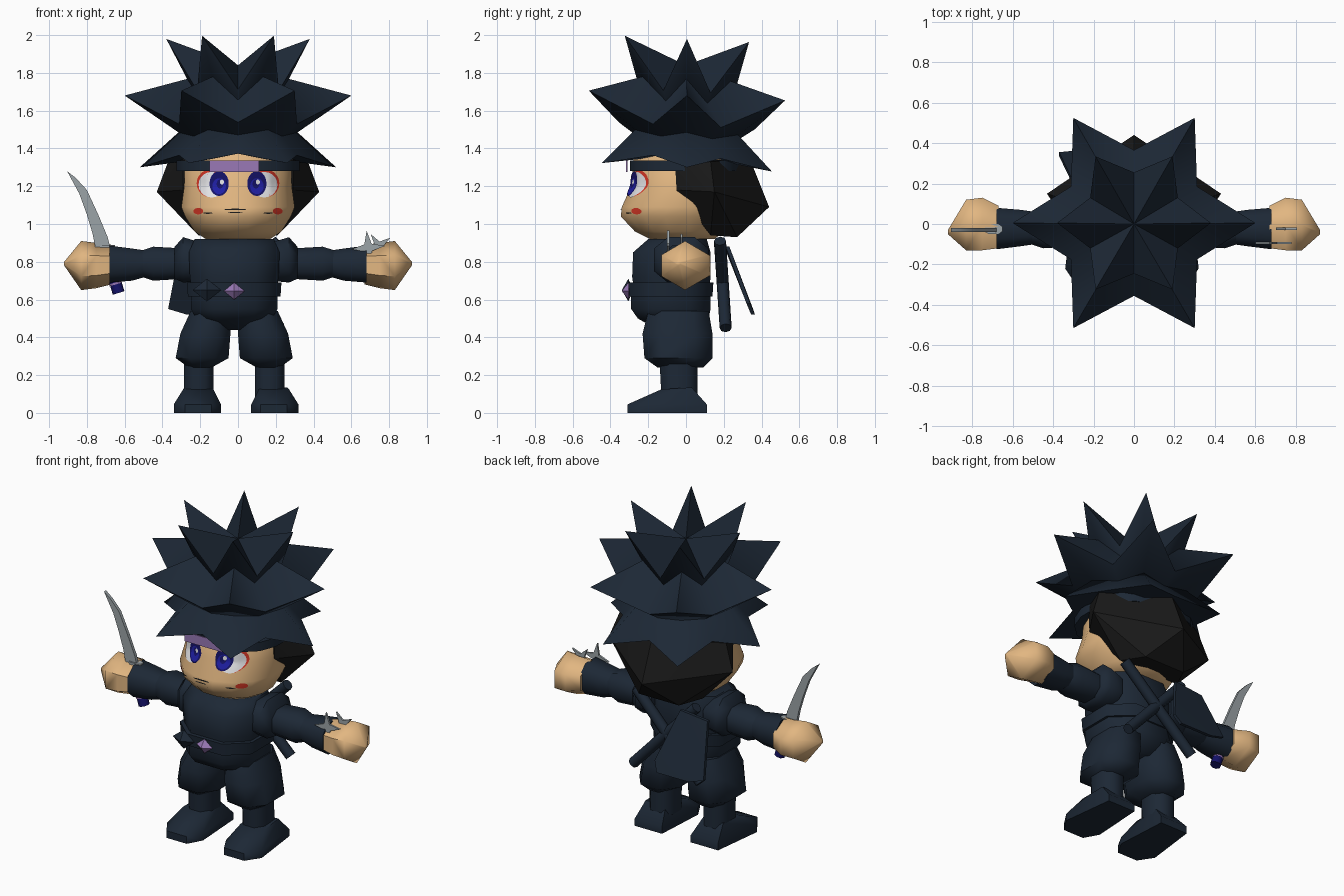
import bpy, bmesh
from math import cos, sin, pi, copysign
from mathutils import Vector
from mathutils.bvhtree import BVHTree

if "Cube" in bpy.data.objects:
    bpy.data.objects.remove(bpy.data.objects["Cube"])


def material(name, *rgb):
    m = bpy.data.materials.new(name)
    m.use_nodes = True
    m.diffuse_color = (*rgb, 1)
    m.node_tree.nodes["Principled BSDF"].inputs["Base Color"].default_value = (*rgb, 1)
    return m


skin = material("skin", .76, .47, .22)
navy = material("navy cloth", .012, .021, .036)
black = material("black hair", .01, .01, .01)
purple = material("purple", .32, .19, .47)
steel = material("steel", .33, .37, .39)
blue = material("iris blue", .014, .014, .38)
indigo = material("dark indigo", .007, .006, .14)
red = material("red", .7, .04, .02)
white = material("white", .8, .8, .82)


def finish(name, bm, mat, angle=60):
    bmesh.ops.remove_doubles(bm, verts=bm.verts, dist=.0005)
    bmesh.ops.recalc_face_normals(bm, faces=bm.faces)
    me = bpy.data.meshes.new(name)
    bm.to_mesh(me)
    bm.free()
    me.materials.append(mat)
    ob = bpy.data.objects.new(name, me)
    bpy.context.collection.objects.link(ob)
    bpy.ops.object.select_all(action='DESELECT')
    ob.select_set(True)
    bpy.context.view_layer.objects.active = ob
    bpy.ops.object.shade_smooth_by_angle(angle=angle * pi / 180)
    return ob


def loft(name, rings, mat, axis="z", n=8, p=.8, s=1, dx=0):
    """Skin rounded-box rings (position, a0, a1, b0, b1) along an axis."""
    bm = bmesh.new()
    top = cos(pi / n) ** p
    high = max(abs(sin((2 * i + 1) * pi / n)) for i in range(n)) ** p
    loops = []
    for t, a0, a1, b0, b1 in rings:
        loop = []
        for i in range(n):
            c, d = cos((2 * i + 1) * pi / n), sin((2 * i + 1) * pi / n)
            a = (a0 + a1) / 2 + (a1 - a0) / 2 * copysign(abs(c) ** p, c) / top
            b = (b0 + b1) / 2 + (b1 - b0) / 2 * copysign(abs(d) ** p, d) / high
            co = {"x": (t, a, b), "z": (a, b, t)}[axis]
            loop.append(bm.verts.new((co[0] * s + dx, co[1], co[2])))
        loops.append(loop)
    for lo, hi in zip(loops, loops[1:]):
        for i in range(n):
            j = (i + 1) % n
            bm.faces.new((lo[i], lo[j], hi[j], hi[i]))
    bm.faces.new(loops[0])
    bm.faces.new(loops[-1])
    return finish(name, bm, mat)


def hull(name, points, mat, angle=25):
    bm = bmesh.new()
    bmesh.ops.convex_hull(bm, input=[bm.verts.new(q) for q in points])
    return finish(name, bm, mat, angle)


def prism(name, outline, y0, y1, mat):
    """Extrude an x-z outline between two depths."""
    bm = bmesh.new()
    f = bm.faces.new([bm.verts.new((x, y0, z)) for x, z in outline])
    new = bmesh.ops.extrude_face_region(bm, geom=[f])["geom"]
    bmesh.ops.translate(bm, vec=(0, y1 - y0, 0),
                        verts=[v for v in new if isinstance(v, bmesh.types.BMVert)])
    return finish(name, bm, mat, 20)


def rod(name, a, b, r, mat):
    bm = bmesh.new()
    a, b = Vector(a), Vector(b)
    bmesh.ops.create_cone(bm, cap_ends=True, segments=8, radius1=r, radius2=r, depth=(b - a).length)
    bm.transform((b - a).to_track_quat('Z', 'Y').to_matrix().to_4x4())
    bmesh.ops.translate(bm, vec=(a + b) / 2, verts=bm.verts)
    return finish(name, bm, mat)


# Head and its black back hair
head = loft("head", [(.92, -.17, .17, -.19, .15), (.96, -.23, .23, -.27, .2),
                     (1.04, -.28, .28, -.345, .25), (1.09, -.3, .3, -.34, .27),
                     (1.2, -.285, .285, -.29, .28), (1.36, -.28, .28, -.275, .28),
                     (1.41, -.2, .2, -.2, .2)], skin, n=16, p=.95)
half = [(.29, -.06, 1.36), (.29, -.05, 1.18), (.37, .13, 1.33), (.43, .15, 1.17),
        (.21, .13, .94), (.14, .27, .93), (0, .34, 1.34), (0, .44, 1.09)]
hull("back_hair", half + [(-x, y, z) for x, y, z in half], black)


# Spiked hair in three six-pointed tiers
def spikes(name, tip_r, tip_z, valley_r, valley_z, apex, bottom):
    bm = bmesh.new()
    up, down = bm.verts.new((0, 0, apex)), bm.verts.new((0, 0, bottom))
    ring = []
    for i in range(12):
        r, z = (valley_r, valley_z) if i % 2 else (tip_r, tip_z)
        y = r * sin(i * pi / 6)
        ring.append(bm.verts.new((r * cos(i * pi / 6), y + .005, z - .05 * y)))
    for i in range(12):
        a, b = ring[i], ring[(i + 1) % 12]
        bm.faces.new((up, a, b))
        bm.faces.new((down, b, a))
    finish(name, bm, navy, 100)


spikes("hair_lower", .52, 1.3, .36, 1.355, 1.77, 1.37)
spikes("hair_middle", .6, 1.68, .36, 1.52, 1.84, 1.27)
spikes("hair_top", .38, 1.98, .25, 1.7, 1.84, 1.25)

# Headband with plate
loft("headband", [(1.28, -.325, .325, -.297, .29), (1.335, -.325, .325, -.297, .29)], navy, n=16)
prism("headband_plate", [(-.15, 1.275), (.11, 1.275), (.11, 1.335), (-.15, 1.335)], -.317, -.309, purple)

# Painted face, laid onto the head surface
bm = bmesh.new()
bm.from_mesh(head.data)
surface = BVHTree.FromBMesh(bm)
bm.free()


def patch(name, cx, cz, rx, rz, lift, mat):
    bm = bmesh.new()
    rings, n = 5, 20
    grid = []
    for k in range(rings + 1):
        for i in range(n):
            x = cx + rx * k / rings * cos(2 * pi * i / n)
            z = cz + rz * k / rings * sin(2 * pi * i / n)
            hit, normal = surface.ray_cast(Vector((x, -1, z)), Vector((0, 1, 0)))[:2]
            grid.append(bm.verts.new((x, hit.y + lift / min(normal.y, -.5), z)))
    for k in range(rings):
        for i in range(n):
            j = (i + 1) % n
            bm.faces.new((grid[k * n + i], grid[k * n + j],
                          grid[k * n + n + j], grid[k * n + n + i]))
    finish(name, bm, mat)


for s, side in ((1, "left"), (-1, "right")):
    patch(side + "_eye_rim", s * .147, 1.215, .072, .073, .003, red)
    patch(side + "_eye_white", s * .139, 1.208, .07, .068, .0045, white)
    patch(side + "_iris", s * .1, 1.214, .051, .066, .006, indigo)
    patch(side + "_iris_shine", s * .1, 1.2, .036, .042, .007, blue)
    patch(side + "_pupil", s * .095, 1.212, .018, .024, .008, indigo)
    patch(side + "_eye_glint", s * .095 + .01, 1.222, .011, .013, .009, white)
    patch(side + "_cheek_mark", s * .21, 1.068, .026, .017, .004, red)
    patch(side + "_smile_line", s * .16, 1.058, .025, .004, .004, black)
patch("mouth", -.015, 1.077, .06, .004, .004, black)
patch("lower_lip_line", -.015, 1.06, .04, .003, .004, black)

# Torso, belt and hips
mid = -.02
loft("neck", [(.86, -.15, .15, -.15, .12), (.95, -.13, .13, -.13, .1)], navy, dx=mid)
loft("torso", [(.62, -.22, .22, -.27, .12), (.72, -.235, .235, -.285, .13),
               (.85, -.24, .24, -.28, .13), (.92, -.21, .21, -.2, .11)], navy, dx=mid)
loft("belt", [(.615, -.245, .245, -.3, .14), (.69, -.25, .25, -.305, .145)], navy, dx=mid)
loft("hips", [(.44, -.07, .07, -.15, .07), (.5, -.2, .2, -.255, .12),
              (.55, -.23, .23, -.29, .13), (.63, -.23, .23, -.29, .13)], navy, dx=mid)


def gem(name, x, z, rx, rz, mat):
    hull(name, [(x - rx, -.305, z), (x + rx, -.305, z), (x, -.305, z - rz),
                (x, -.305, z + rz), (x, -.34, z), (x, -.28, z)], mat, 10)


gem("belt_gem", -.02, .645, .055, .045, purple)
gem("belt_knot", -.165, .65, .075, .06, navy)

# Arms, hands, legs and feet on both sides
for s, side in ((1, "left"), (-1, "right")):
    loft(side + "_shoulder", [(.18, -.16, .1, .7, .9), (.28, -.17, .12, .69, .93),
                              (.325, -.12, .08, .71, .88)], navy, "x", s=s, dx=mid / 2)
    loft(side + "_upper_arm", [(.28, -.11, .07, .71, .87), (.45, -.12, .08, .7, .88),
                               (.51, -.1, .06, .72, .86)], navy, "x", s=s)
    loft(side + "_forearm", [(.49, -.1, .06, .72, .86), (.56, -.11, .07, .7, .87),
                             (.68, -.125, .08, .69, .885)], navy, "x", s=s)
    loft(side + "_hand", [(.67, -.12, .09, .68, .89), (.75, -.13, .13, .66, .9),
                          (.83, -.13, .12, .65, .91), (.92, -.05, -.03, .78, .8)],
         skin, "x", n=6, p=1.2, s=s)
    loft(side + "_trouser", [(.24, .12, .24, -.15, .09), (.29, .03, .31, -.22, .14),
                             (.42, .02, .285, -.23, .14), (.54, .02, .23, -.2, .12)],
         navy, s=s, dx=mid)
    loft(side + "_shin", [(.08, .11, .265, -.13, .06), (.28, .11, .265, -.14, .06)], navy, s=s, dx=mid)
    sole = [(.13, -.31), (.27, -.31), (.08, -.22), (.33, -.22), (.1, .11), (.29, .11)]
    instep = [(.12, -.13, .125), (.28, -.13, .125), (.13, .03, .135), (.27, .03, .135)]
    hull(side + "_foot", [(s * x + mid / 2, y, z) for x, y, z in
                          [(x, y, z) for x, y in sole for z in (0, .045)] + instep], navy, 50)

# Crossed scabbards and hanging flap on the back
rod("scabbard_one", (.22, .18, .91), (-.25, .21, .45), .032, navy)
rod("scabbard_two", (-.2, .18, .9), (.22, .21, .45), .032, navy)
hull("back_flap", [(x, y + d, z) for d in (0, .02) for x, y, z in
                   ((-.12, .21, .88), (-.31, .21, .86), (-.37, .335, .55),
                    (-.27, .345, .52), (-.05, .345, .52), (-.02, .32, .58))], navy)

# Curved sword in the right hand
prism("sword_blade", [(-.905, 1.28), (-.86, 1.245), (-.8, 1.18), (-.74, 1.05), (-.69, .93), (-.67, .85),
                      (-.75, .85), (-.77, .95), (-.8, 1.05), (-.84, 1.16)], -.04, -.02, steel)
loft("sword_guard", [(.875, -.74, -.65, -.05, 0), (.89, -.74, -.65, -.05, 0)], steel)
rod("sword_grip", (-.7, -.03, .86), (-.632, -.03, .635), .032, indigo)
rod("sword_grip_band", (-.65, -.03, .69), (-.647, -.03, .68), .034, purple)

# Throwing stars in the left hand
for name, x, y, z, r, turn in (("front_throwing_star", .69, -.1, .875, .09, .1),
                               ("back_throwing_star", .745, -.03, .885, .075, .6)):
    prism(name, [(x + q * cos(i * pi / 4 + turn), z + q * sin(i * pi / 4 + turn))
                 for i in range(8) for q in (r * (.3 if i % 2 else 1),)], y, y + .012, steel)
